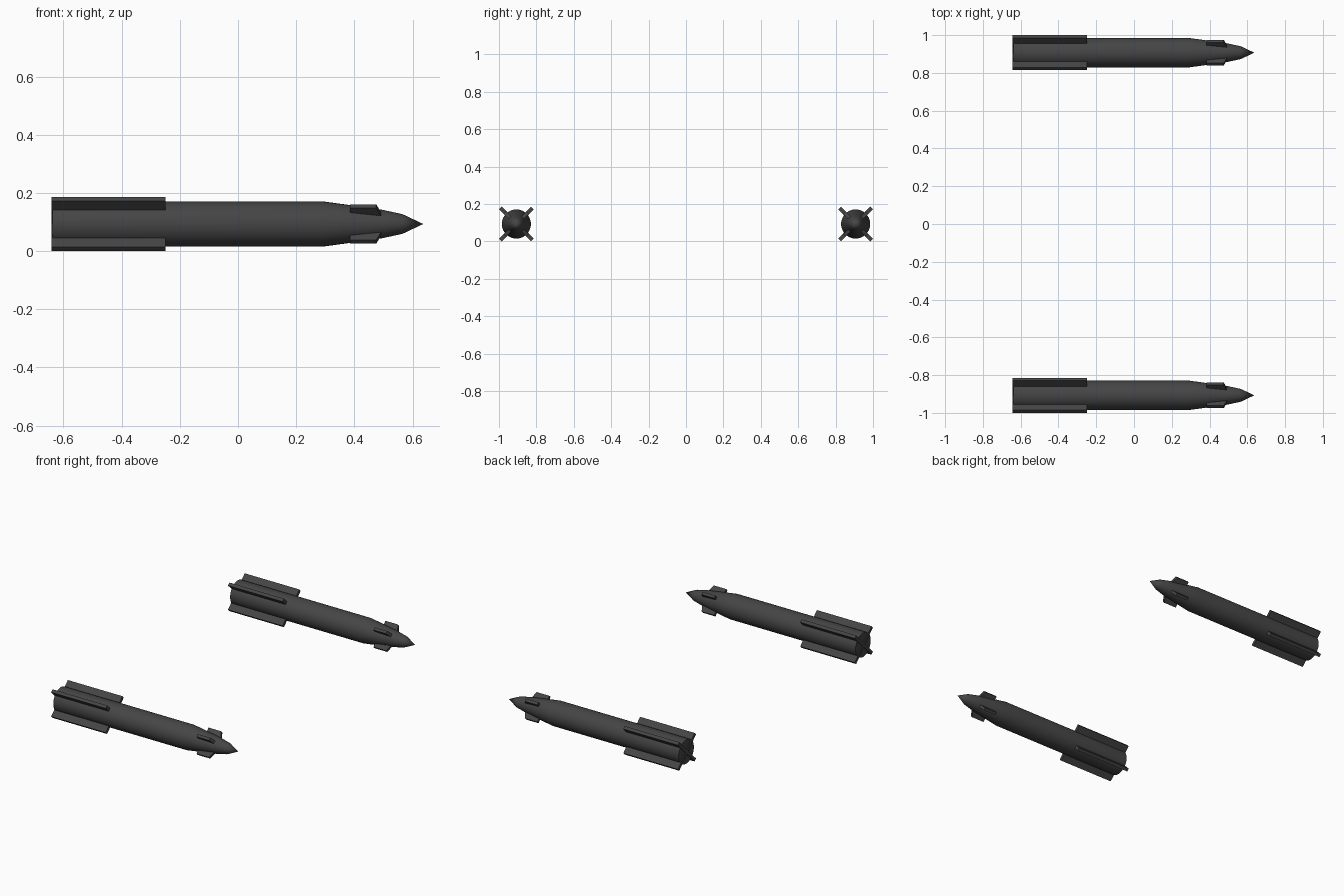
import bpy, bmesh, math
from mathutils import Matrix, Vector

if "Cube" in bpy.data.objects:
    bpy.data.objects.remove(bpy.data.objects["Cube"])

AXIS_Y, AXIS_Z = 0.907, 0.093

dark = bpy.data.materials.new("dark_grey")
dark.diffuse_color = (0.06, 0.06, 0.06, 1)
dark.use_nodes = True
dark.node_tree.nodes["Principled BSDF"].inputs["Base Color"].default_value = dark.diffuse_color


def finish(bm, name, centre, smooth):
    bmesh.ops.recalc_face_normals(bm, faces=bm.faces)
    mesh = bpy.data.meshes.new(name)
    bm.to_mesh(mesh)
    bm.free()
    mesh.materials.append(dark)
    ob = bpy.data.objects.new(name, mesh)
    ob.location = centre
    bpy.context.collection.objects.link(ob)
    if smooth:
        bpy.ops.object.select_all(action='DESELECT')
        ob.select_set(True)
        bpy.context.view_layer.objects.active = ob
        bpy.ops.object.shade_smooth_by_angle(angle=math.radians(30))
    return ob


def lathe(name, profile, centre, sides=32):
    """Revolve (x, radius) points around the x axis."""
    bm = bmesh.new()
    verts = [bm.verts.new((x, r, 0)) for x, r in profile]
    edges = [bm.edges.new(p) for p in zip(verts, verts[1:])]
    bmesh.ops.spin(bm, geom=verts + edges, cent=(0, 0, 0), axis=(1, 0, 0),
                   angle=math.tau, steps=sides)
    bmesh.ops.remove_doubles(bm, verts=bm.verts, dist=1e-5)
    return finish(bm, name, centre, True)


def crossed_plates(name, outline, thickness, centre):
    """Two flat plates crossing on the x axis, turned 45 degrees."""
    bm = bmesh.new()
    full = outline + [(x, -r) for x, r in reversed(outline)]
    for angle in (45, 135):
        rot = Matrix.Rotation(math.radians(angle), 3, 'X')
        face = bm.faces.new([bm.verts.new(rot @ Vector((x, r, -thickness / 2)))
                             for x, r in full])
        ext = bmesh.ops.extrude_face_region(bm, geom=[face], use_keep_orig=True)
        moved = [v for v in ext["geom"] if isinstance(v, bmesh.types.BMVert)]
        bmesh.ops.translate(bm, verts=moved, vec=rot @ Vector((0, 0, thickness)))
    return finish(bm, name, centre, False)


body = [(-0.637, 0), (-0.637, 0.078), (0.29, 0.078), (0.385, 0.065),
        (0.49, 0.050), (0.565, 0.034), (0.637, 0)]
tail = [(-0.642, 0.121), (-0.25, 0.121)]
canard = [(0.385, 0.087), (0.475, 0.087), (0.495, 0.04)]

# One missile on each side
for side, y in (("left", AXIS_Y), ("right", -AXIS_Y)):
    c = (0, y, AXIS_Z)
    lathe(f"{side}_missile_body", body, c)
    crossed_plates(f"{side}_tail_fins", tail, 0.02, c)
    crossed_plates(f"{side}_nose_fins", canard, 0.018, c)
